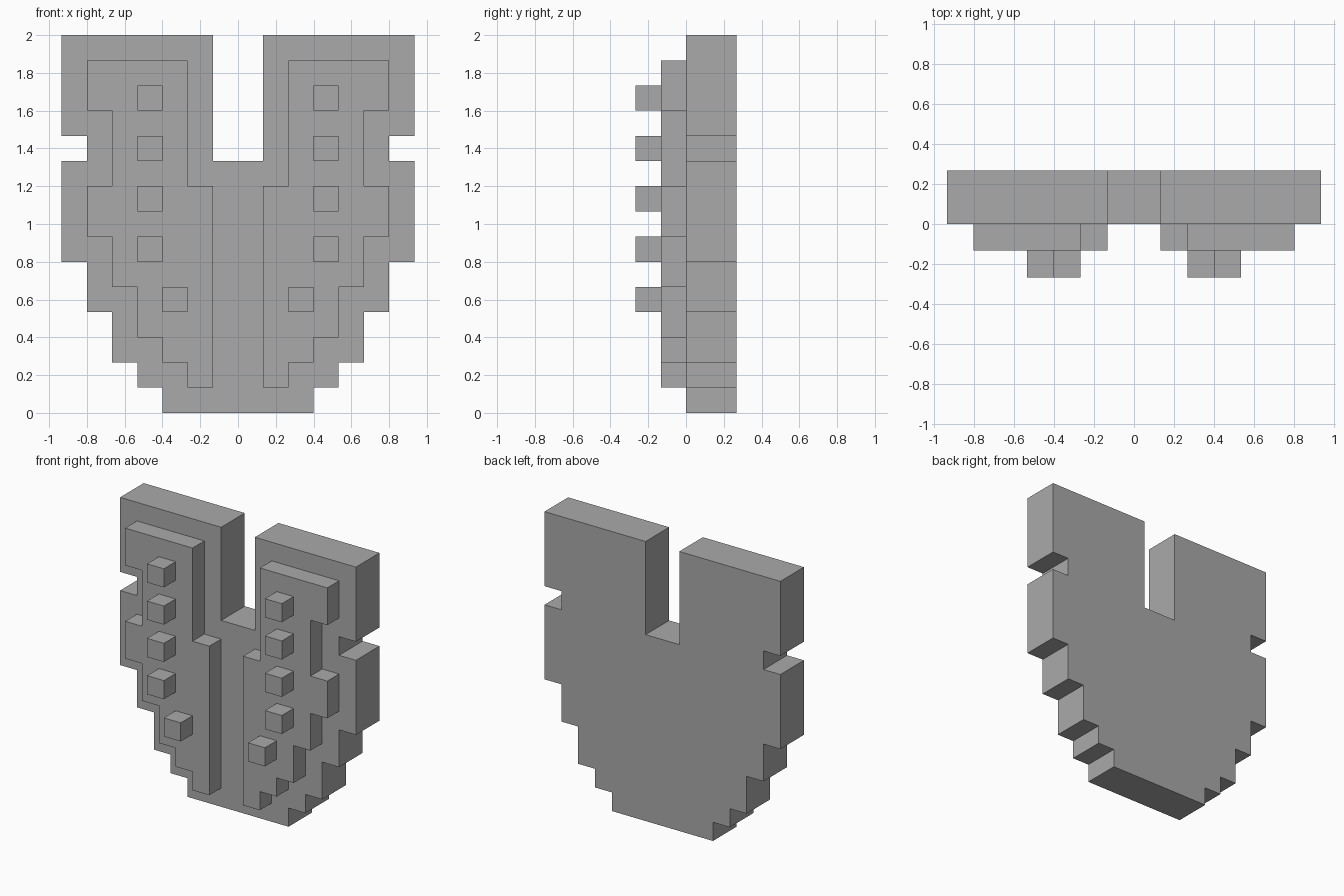
import bpy
import bmesh

U = 2 / 15  # one block of the stepped grid

cube = bpy.data.objects.get("Cube")
if cube:
    bpy.data.objects.remove(cube, do_unlink=True)

grey = bpy.data.materials.new("stone_grey")
grey.use_nodes = True
grey.diffuse_color = (0.4, 0.4, 0.4, 1)
grey.node_tree.nodes["Principled BSDF"].inputs["Base Color"].default_value = (0.4, 0.4, 0.4, 1)


def slab(name, outline, front, back):
    """Extrude an x-z outline, given in blocks, from front to back along y."""
    bm = bmesh.new()
    face = bm.faces.new([bm.verts.new((x * U, front * U, z * U)) for x, z in outline])
    moved = bmesh.ops.extrude_face_region(bm, geom=[face], use_keep_orig=True)["geom"]
    bmesh.ops.translate(bm, vec=(0, (back - front) * U, 0),
                        verts=[v for v in moved if isinstance(v, bmesh.types.BMVert)])
    bmesh.ops.recalc_face_normals(bm, faces=bm.faces)
    mesh = bpy.data.meshes.new(name)
    bm.to_mesh(mesh)
    bm.free()
    mesh.materials.append(grey)
    obj = bpy.data.objects.new(name, mesh)
    bpy.context.collection.objects.link(obj)
    return obj


def flip(outline):
    return [(-x, z) for x, z in reversed(outline)]


# Stepped back plate with the deep top notch
half_plate = [(3, 0), (3, 1), (4, 1), (4, 2), (5, 2), (5, 4), (6, 4), (6, 6), (7, 6),
              (7, 10), (6, 10), (6, 11), (7, 11), (7, 15), (1, 15), (1, 10)]
slab("back_plate", half_plate + flip(half_plate), 0, 2)

# Raised panels and their studs, one set on each side
panel = [(1, 1), (2, 1), (2, 2), (3, 2), (3, 3), (4, 3), (4, 5), (5, 5), (5, 7), (6, 7),
         (6, 9), (5, 9), (5, 12), (6, 12), (6, 14), (2, 14), (2, 9), (1, 9)]
for side, place in (("left", list), ("right", flip)):
    slab(side + "_panel", place(panel), -1, 0)
    for i, z in enumerate(range(4, 13, 2)):
        x = 2 if i == 0 else 3
        stud = [(x, z), (x + 1, z), (x + 1, z + 1), (x, z + 1)]
        slab(f"{side}_stud_{i + 1}", place(stud), -2, -1)
